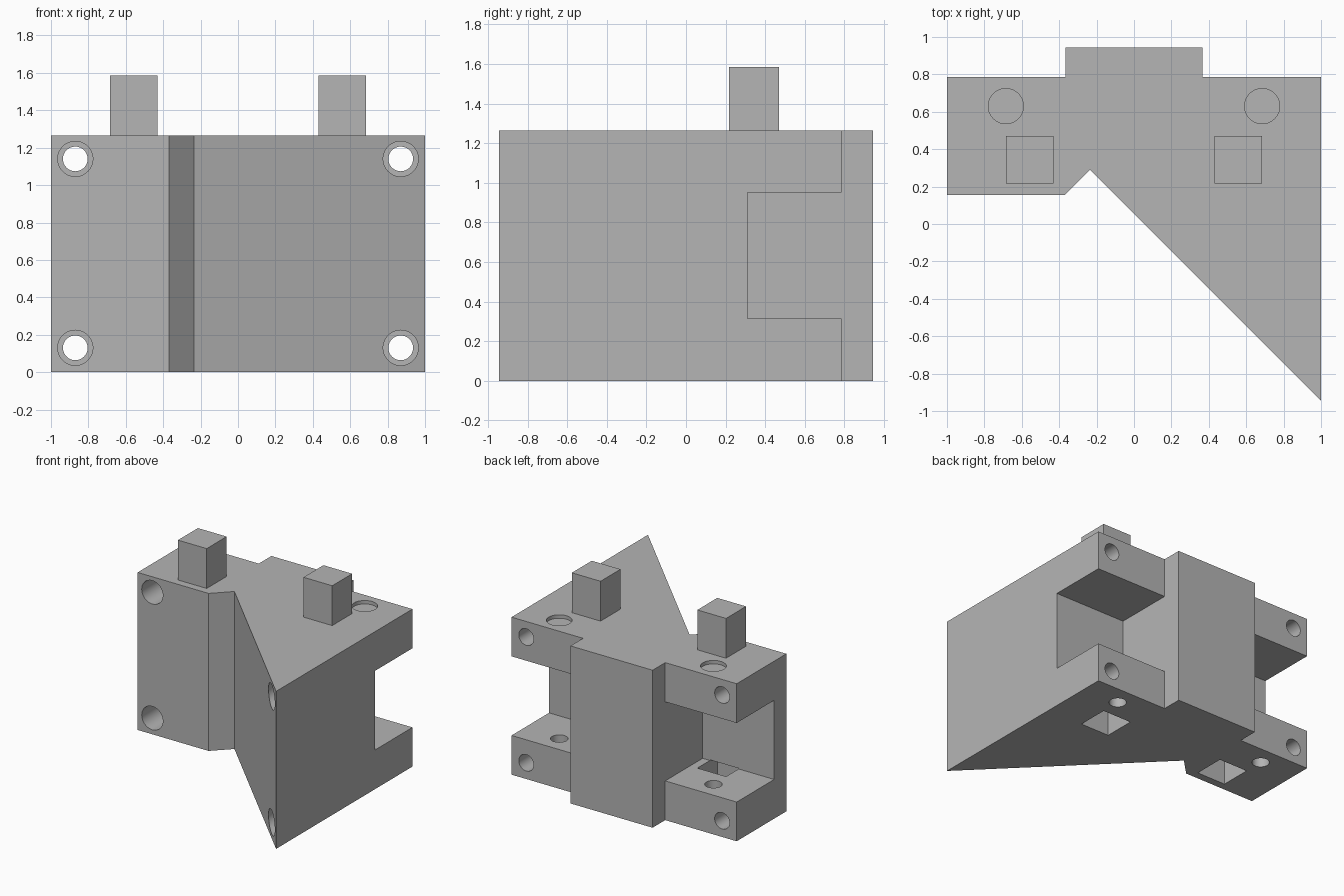
import bpy, bmesh, math
from mathutils import Matrix, Vector

if "Cube" in bpy.data.objects:
    bpy.data.objects.remove(bpy.data.objects["Cube"])

H = 1.265                      # body height
SLAB = 0.315                   # thickness of the lower and upper arms
grey = bpy.data.materials.new("grey")
grey.diffuse_color = (0.46, 0.46, 0.46, 1)
grey.use_nodes = True
grey.node_tree.nodes["Principled BSDF"].inputs["Base Color"].default_value = grey.diffuse_color


def finish(bm, name):
    bmesh.ops.recalc_face_normals(bm, faces=bm.faces)
    me = bpy.data.meshes.new(name)
    bm.to_mesh(me)
    bm.free()
    me.materials.append(grey)
    ob = bpy.data.objects.new(name, me)
    bpy.context.collection.objects.link(ob)
    return ob


def box(name, x0, x1, y0, y1, z0, z1):
    bm = bmesh.new()
    size = Matrix.Diagonal((x1 - x0, y1 - y0, z1 - z0, 1))
    mid = Matrix.Translation(((x0 + x1) / 2, (y0 + y1) / 2, (z0 + z1) / 2))
    bmesh.ops.create_cube(bm, size=1, matrix=mid @ size)
    return finish(bm, name)


def rod(name, a, b, r):
    a, b = Vector(a), Vector(b)
    bm = bmesh.new()
    turn = (b - a).to_track_quat('Z', 'Y').to_matrix().to_4x4()
    bmesh.ops.create_cone(bm, cap_ends=True, segments=48, radius1=r, radius2=r,
                          depth=(b - a).length,
                          matrix=Matrix.Translation((a + b) / 2) @ turn)
    return finish(bm, name)


# body: plan outline extruded upward
outline = [(-1, .155), (-.37, .155), (-.235, .29), (1, -.945), (1, .785),
           (.365, .785), (.365, .945), (-.365, .945), (-.365, .785), (-1, .785)]
bm = bmesh.new()
base = bm.faces.new([bm.verts.new((x, y, 0)) for x, y in outline])
up = bmesh.ops.extrude_face_region(bm, geom=[base])
bmesh.ops.translate(bm, vec=(0, 0, H),
                    verts=[v for v in up['geom'] if isinstance(v, bmesh.types.BMVert)])
body = finish(bm, "body")

cutters = []
for s in (-1, 1):
    # rear side notch between the two arms
    x0, x1 = sorted((s * .365, s * 1.2))
    cutters.append(box("notch_cutter", x0, x1, .31, 1.2, SLAB, .95))
    # square peg and the matching socket below it
    x0, x1 = sorted((s * .43, s * .685))
    box("peg", x0, x1, .217, .47, H, 1.585)
    cutters.append(box("socket_cutter", x0, x1, .217, .47, -.1, SLAB + .005))
    # shallow round recess on top, narrower hole through the lower arm
    cutters.append(rod("recess_cutter", (s * .685, .63, H - .028), (s * .685, .63, H + .1), .094))
    cutters.append(rod("pin_hole_cutter", (s * .685, .63, -.1), (s * .685, .63, .5), .064))
    # bolt holes, wide at the front and narrow at the back
    for z in (.13, 1.14):
        cutters.append(rod("bolt_hole_cutter", (s * .87, 0.3, z), (s * .87, 1.1, z), .066))
        cutters.append(rod("counterbore_cutter", (s * .87, -1.2, z), (s * .87, .47, z), .094))

# cut everything out of the body
for c in cutters:
    m = body.modifiers.new(c.name, 'BOOLEAN')
    m.operation, m.solver, m.object = 'DIFFERENCE', 'EXACT', c
bpy.context.view_layer.objects.active = body
body.select_set(True)
for m in list(body.modifiers):
    bpy.ops.object.modifier_apply(modifier=m.name)
for c in cutters:
    bpy.data.objects.remove(c)
bpy.ops.object.shade_smooth_by_angle(angle=math.radians(30))
